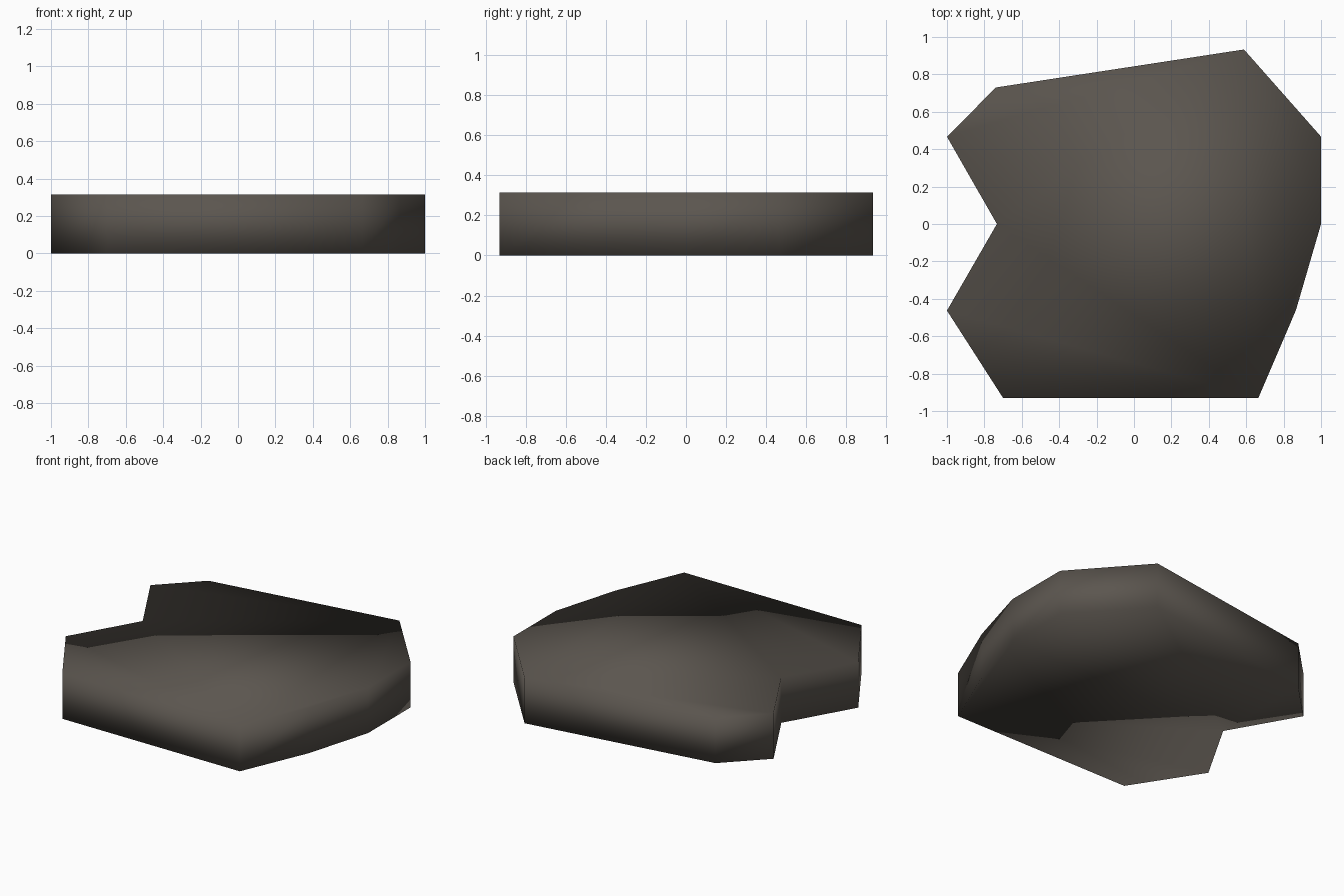
import bpy
import bmesh

if "Cube" in bpy.data.objects:
    bpy.data.objects.remove(bpy.data.objects["Cube"])

HEIGHT = 0.315

# Plan outline of the broken slab, anticlockwise from the front left corner
OUTLINE = [
    (-0.70, -0.93), (0.665, -0.93), (0.866, -0.46), (1.0, 0.0), (1.0, 0.467),
    (0.588, 0.933), (-0.738, 0.73), (-1.0, 0.467), (-0.733, 0.0), (-1.0, -0.463),
]

stone = bpy.data.materials.new("dark warm stone")
stone.diffuse_color = (0.105, 0.092, 0.078, 1.0)
stone.use_nodes = True
stone.node_tree.nodes["Principled BSDF"].inputs["Base Color"].default_value = stone.diffuse_color


def extruded_slab(name, outline, height, material):
    """Closed prism with shared, softly shaded rim normals."""
    bm = bmesh.new()
    base = bm.faces.new([bm.verts.new((x, y, 0.0)) for x, y in outline])
    grown = bmesh.ops.extrude_face_region(bm, geom=[base], use_keep_orig=True)
    top = [g for g in grown["geom"] if isinstance(g, bmesh.types.BMVert)]
    bmesh.ops.translate(bm, verts=top, vec=(0.0, 0.0, height))
    bmesh.ops.recalc_face_normals(bm, faces=bm.faces)
    for face in bm.faces:
        face.smooth = True
    mesh = bpy.data.meshes.new(name)
    bm.to_mesh(mesh)
    bm.free()
    mesh.materials.append(material)
    obj = bpy.data.objects.new(name, mesh)
    bpy.context.collection.objects.link(obj)
    return obj


# Single chipped stone slab
extruded_slab("stone_slab", OUTLINE, HEIGHT, stone)
